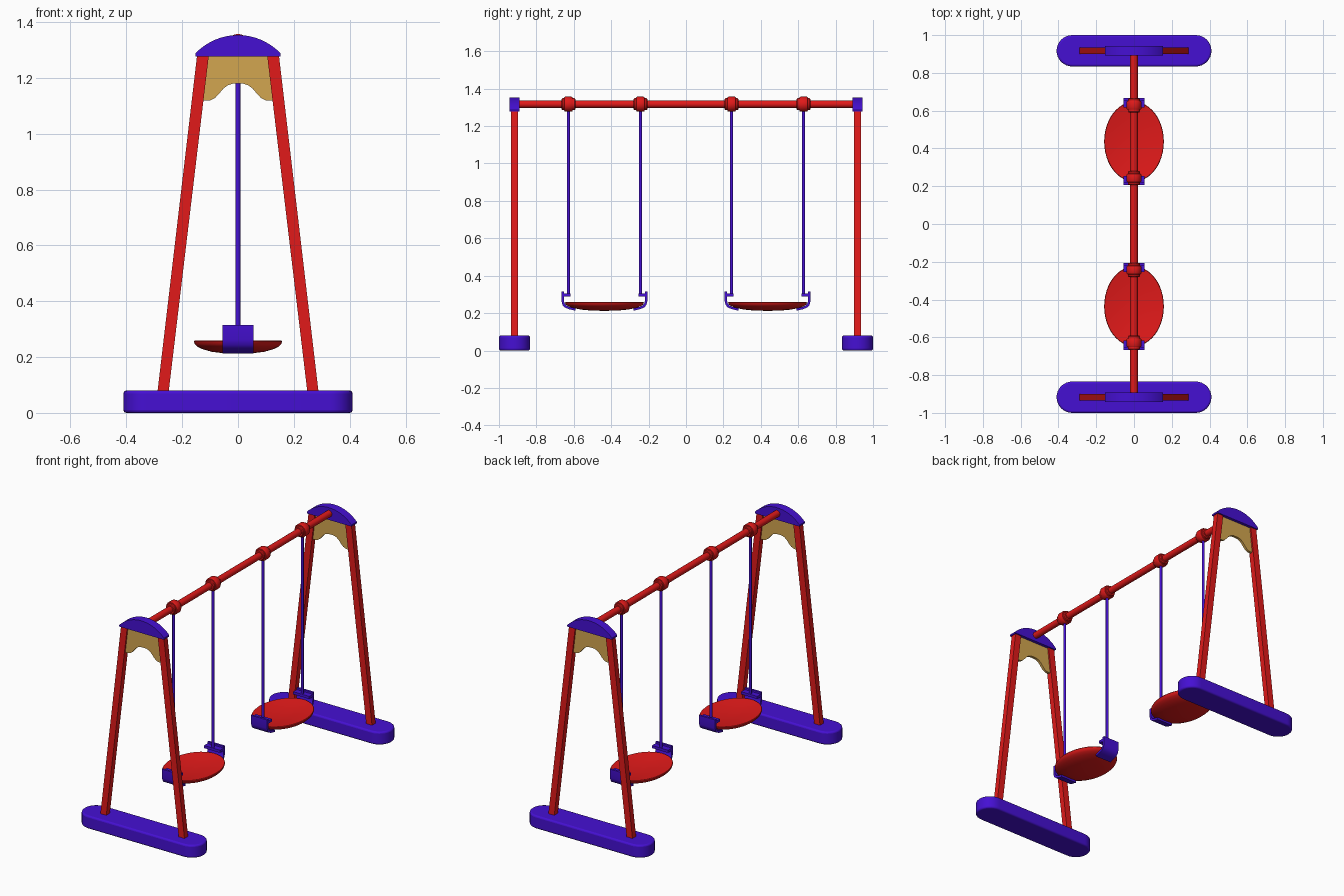
import bpy, bmesh, math
from mathutils import Matrix, Vector

if "Cube" in bpy.data.objects:
    bpy.data.objects.remove(bpy.data.objects["Cube"])


def material(name, color):
    m = bpy.data.materials.new(name)
    m.diffuse_color = color
    m.use_nodes = True
    m.node_tree.nodes["Principled BSDF"].inputs["Base Color"].default_value = m.diffuse_color
    return m


RED = material("red", (0.75, 0.01, 0.01, 1))
BLUE = material("blue", (0.06, 0.005, 0.65, 1))
TAN = material("tan", (0.65, 0.38, 0.08, 1))


def finish(name, bm, mat, angle=35, bevel=0):
    bmesh.ops.recalc_face_normals(bm, faces=bm.faces)
    me = bpy.data.meshes.new(name)
    bm.to_mesh(me)
    bm.free()
    me.materials.append(mat)
    ob = bpy.data.objects.new(name, me)
    bpy.context.collection.objects.link(ob)
    if bevel:
        b = ob.modifiers.new("bevel", 'BEVEL')
        b.width, b.segments, b.limit_method = bevel, 3, 'ANGLE'
        b.angle_limit = math.radians(40)
    bpy.ops.object.select_all(action='DESELECT')
    ob.select_set(True)
    bpy.context.view_layer.objects.active = ob
    bpy.ops.object.shade_smooth_by_angle(angle=math.radians(angle))
    return ob


def prism(name, outline, start, depth, mat, bevel=0):
    """Extrude a closed 3D outline, shifted by start, along depth."""
    bm = bmesh.new()
    face = bm.faces.new([bm.verts.new(Vector(p) + Vector(start)) for p in outline])
    new = bmesh.ops.extrude_face_region(bm, geom=[face])["geom"]
    bmesh.ops.translate(bm, vec=depth, verts=[g for g in new if isinstance(g, bmesh.types.BMVert)])
    if face.is_valid and all(len(e.link_faces) > 2 for e in face.edges):
        bm.faces.remove(face)
    elif any(len(e.link_faces) < 2 for e in bm.edges):
        bmesh.ops.holes_fill(bm, edges=[e for e in bm.edges if e.is_boundary])
    return finish(name, bm, mat, bevel=bevel)


def lathe(name, profile, loc, mat, sides=24, scale=(1, 1, 1), along_y=False):
    """Revolve (radius, height) points about z, or about y."""
    bm = bmesh.new()
    rings = []
    for r, h in profile:
        if r == 0:
            rings.append([bm.verts.new((0, 0, h))] * sides)
        else:
            rings.append([bm.verts.new((r * math.cos(math.tau * i / sides),
                                        r * math.sin(math.tau * i / sides), h)) for i in range(sides)])
    for a, b in zip(rings, rings[1:]):
        for i in range(sides):
            j = (i + 1) % sides
            bm.faces.new(list(dict.fromkeys([a[i], a[j], b[j], b[i]])))
    mtx = Matrix.Translation(loc)
    if along_y:
        mtx = mtx @ Matrix.Rotation(math.radians(-90), 4, 'X')
    bmesh.ops.transform(bm, matrix=mtx @ Matrix.Diagonal((*scale, 1)), verts=bm.verts)
    return finish(name, bm, mat)


def mirrored(half):
    """Complete an x-symmetric outline from its +x half."""
    return half + [(-x, y, z) for x, y, z in reversed(half) if x > 1e-6]


END_Y, BAR_Z, SEAT_Y, ROPE_D = 0.917, 1.317, 0.436, 0.1925

# End frames
for side, s in (("front", -1), ("back", 1)):
    y = s * END_Y
    # rounded foot
    r = 0.083
    foot = []
    for k in range(34):
        a = -math.pi / 2 + math.pi * (k % 17) / 16 + (math.pi if k > 16 else 0)
        foot.append(((0.327 if k < 17 else -0.327) + r * math.cos(a), r * math.sin(a), 0))
    prism(f"{side}_foot", foot, (0, y, 0), (0, 0, 0.08), BLUE, bevel=0.01)
    # splayed legs
    for lr, t in (("left", -1), ("right", 1)):
        leg = [(t * 0.249, 0, 0.07), (t * 0.289, 0, 0.07), (t * 0.146, 0, 1.285), (t * 0.104, 0, 1.285)]
        prism(f"{side}_{lr}_leg", leg, (0, y - 0.0175, 0), (0, 0.035, 0), RED)
    # arched cap: circular arc over short vertical ends
    w, rise = 0.153, 0.066
    R = (w * w + rise * rise) / (2 * rise)
    a0 = math.asin(w / R)
    arc = [(R * math.sin(a0 * (1 - k / 10)), 0, 1.353 - R + R * math.cos(a0 * (1 - k / 10)))
           for k in range(11)]
    prism(f"{side}_cap", mirrored([(w, 0, 1.277)] + arc), (0, y - 0.026, 0), (0, 0.052, 0), BLUE)
    # scalloped panel
    panel = [(0.12, 0, 1.28), (0.14, 0, 1.119), (0.113, 0, 1.118), (0.097, 0, 1.12), (0.082, 0, 1.128),
             (0.068, 0, 1.143), (0.053, 0, 1.161), (0.037, 0, 1.173), (0.02, 0, 1.179), (0, 0, 1.18)]
    prism(f"{side}_panel", mirrored(panel), (0, y - 0.008, 0), (0, 0.016, 0), TAN)

# Top bar
lathe("top_bar", [(0, -0.91), (0.02, -0.91), (0.02, 0.91), (0, 0.91)], (0, 0, BAR_Z), RED, along_y=True)

# Swings
collar = [(0.018, -0.037), (0.028, -0.037), (0.032, -0.032), (0.032, -0.023), (0.037, -0.022), (0.04, -0.017)]
collar += [(r, -h) for r, h in reversed(collar)]
dish = [(0, 0.243), (0.4, 0.246), (0.75, 0.253), (0.95, 0.259), (0.985, 0.26), (1, 0.256), (0.98, 0.246),
        (0.92, 0.237), (0.8, 0.228), (0.6, 0.219), (0.35, 0.214), (0, 0.212)]
clip = [(0.23, 0.315), (0.229, 0.262), (0.224, 0.243), (0.212, 0.23), (0.19, 0.221), (0.155, 0.213),
        (0.155, 0.226), (0.187, 0.233), (0.204, 0.241), (0.213, 0.252), (0.217, 0.268), (0.217, 0.288),
        (0.182, 0.288), (0.182, 0.304), (0.217, 0.304), (0.217, 0.315)]
for side, s in (("front", -1), ("back", 1)):
    cy = s * SEAT_Y
    lathe(f"{side}_seat", dish, (0, cy, 0), RED, sides=48, scale=(0.158, 0.211, 1))
    for n, t in ((1, -1), (2, 1)):
        ry = cy + t * ROPE_D
        lathe(f"{side}_collar_{n}", collar, (0, ry, BAR_Z), RED, along_y=True)
        lathe(f"{side}_rope_{n}", [(0, 0.295), (0.0085, 0.295), (0.0085, 1.3), (0, 1.3)], (0, ry, 0), BLUE, sides=12)
        prism(f"{side}_seat_clip_{n}", [(0, t * d, z) for d, z in clip], (-0.055, cy, 0), (0.11, 0, 0), BLUE)
